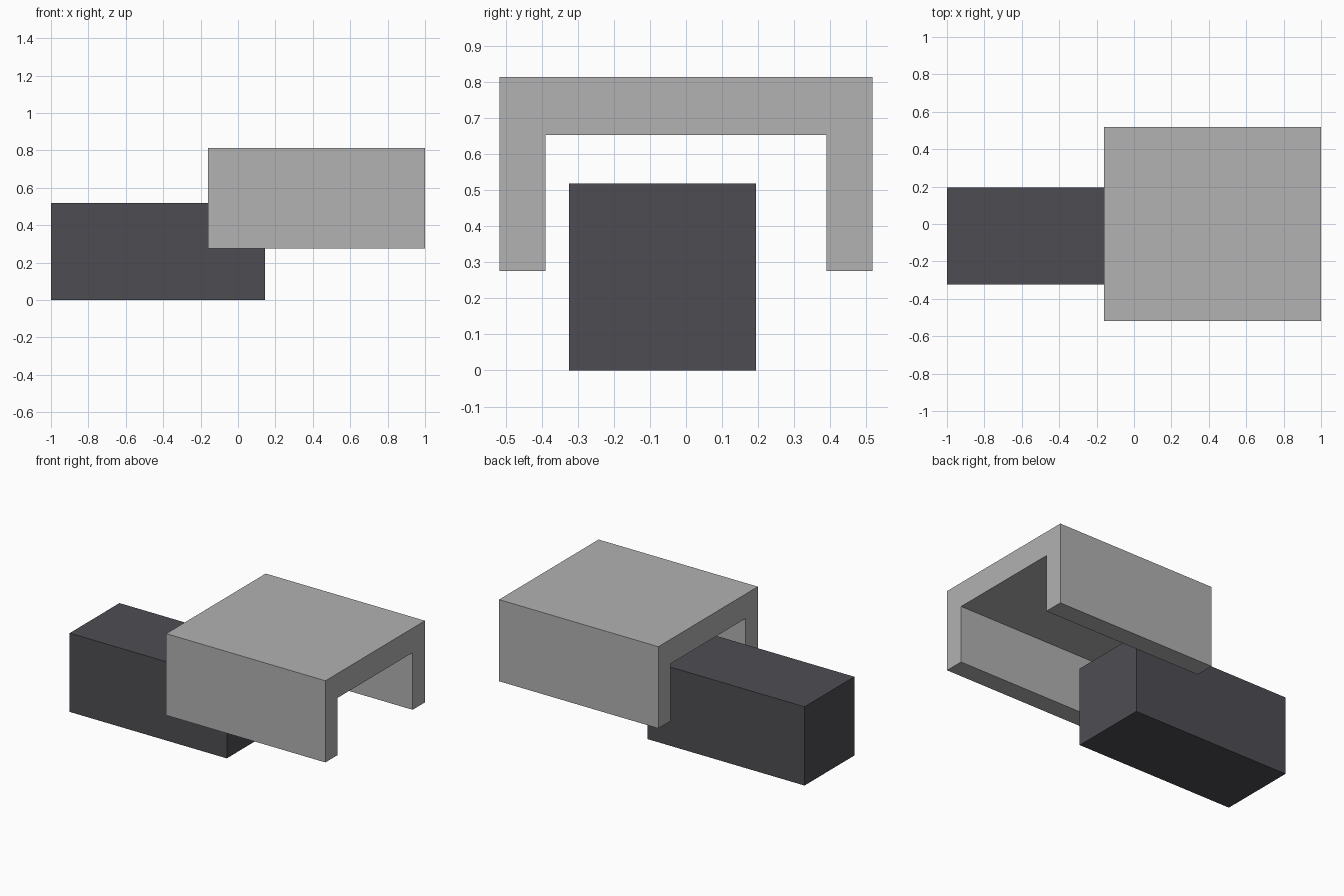
import bpy
import bmesh

if "Cube" in bpy.data.objects:
    bpy.data.objects.remove(bpy.data.objects["Cube"])


def material(name, rgb):
    m = bpy.data.materials.new(name)
    m.diffuse_color = (*rgb, 1)
    m.use_nodes = True
    m.node_tree.nodes["Principled BSDF"].inputs["Base Color"].default_value = m.diffuse_color
    return m


def extrude_profile(name, profile, x0, x1, mat):
    """Extrude a closed (y, z) profile along x."""
    bm = bmesh.new()
    face = bm.faces.new([bm.verts.new((x0, y, z)) for y, z in profile])
    ext = bmesh.ops.extrude_face_region(bm, geom=[face], use_keep_orig=True)
    moved = [v for v in ext["geom"] if isinstance(v, bmesh.types.BMVert)]
    bmesh.ops.translate(bm, verts=moved, vec=(x1 - x0, 0, 0))
    bmesh.ops.recalc_face_normals(bm, faces=bm.faces)
    mesh = bpy.data.meshes.new(name)
    bm.to_mesh(mesh)
    bm.free()
    mesh.materials.append(mat)
    obj = bpy.data.objects.new(name, mesh)
    bpy.context.collection.objects.link(obj)
    return obj


dark = material("dark grey", (0.076, 0.074, 0.084))
light = material("light grey", (0.445, 0.445, 0.445))

# Solid block, offset slightly to the front
extrude_profile("block", [(-0.324, 0), (0.194, 0), (0.194, 0.519), (-0.324, 0.519)],
                -1.0, 0.145, dark)

# U-shaped cover, open at the bottom and both ends
half = [(0.39, 0.653), (0.39, 0.276), (0.518, 0.276), (0.518, 0.814)]
extrude_profile("cover", half + [(-y, z) for y, z in reversed(half)],
                -0.161, 1.0, light)
